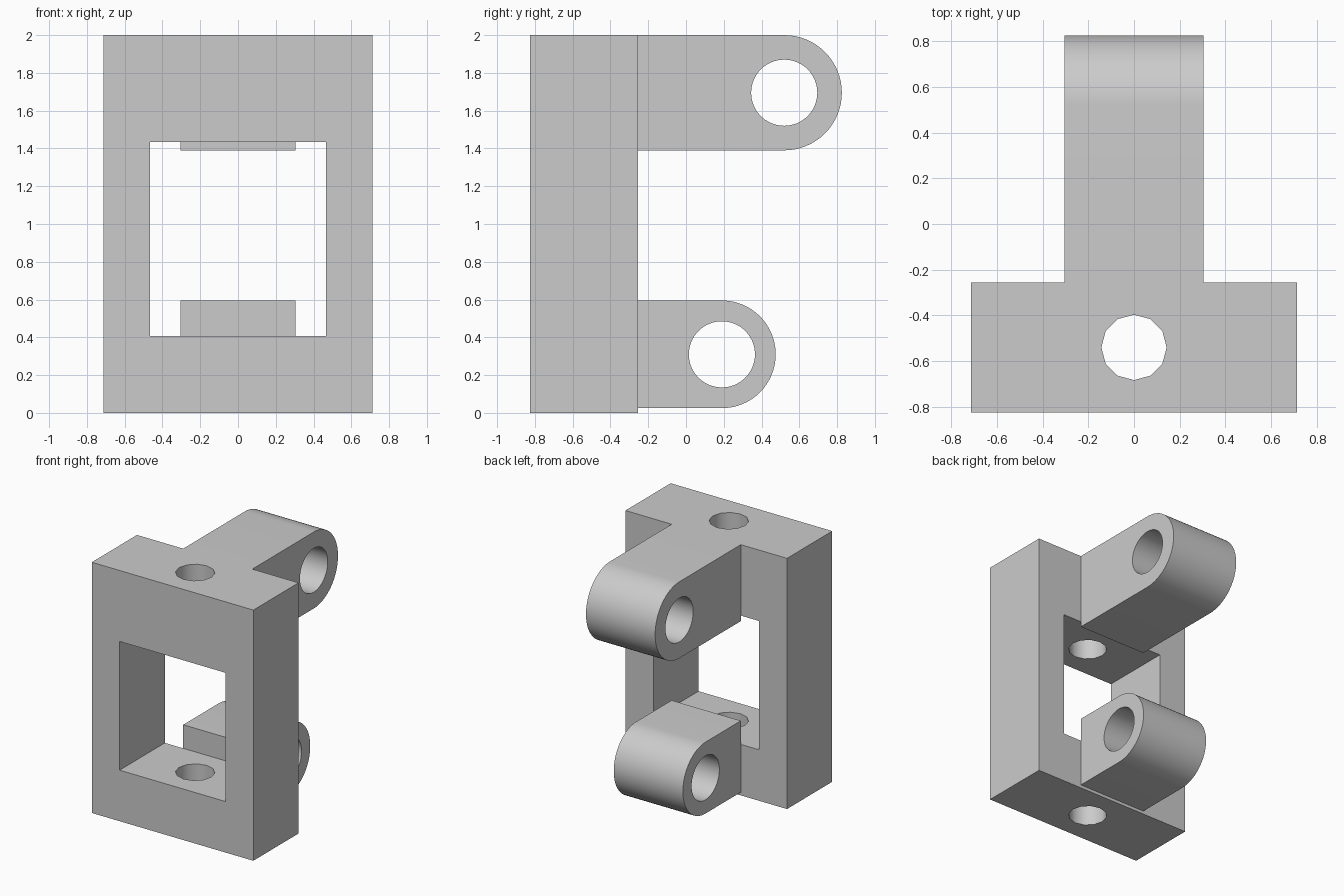
import bpy
import bmesh
import math
from mathutils import Matrix, Vector

if "Cube" in bpy.data.objects:
    bpy.data.objects.remove(bpy.data.objects["Cube"])

# Single grey material
grey = bpy.data.materials.new("plain grey")
grey.use_nodes = True
colour = (0.6, 0.6, 0.6, 1)
grey.diffuse_color = colour
grey.node_tree.nodes["Principled BSDF"].inputs["Base Color"].default_value = colour

FRAME_BACK = -0.255
FRAME_FRONT = -0.825
ARM_HALF_WIDTH = 0.305


def finish(bm, name):
    bmesh.ops.recalc_face_normals(bm, faces=bm.faces)
    mesh = bpy.data.meshes.new(name)
    bm.to_mesh(mesh)
    bm.free()
    mesh.materials.append(grey)
    obj = bpy.data.objects.new(name, mesh)
    bpy.context.collection.objects.link(obj)
    return obj


def block(name, low, high):
    low, high = Vector(low), Vector(high)
    bm = bmesh.new()
    bmesh.ops.create_cube(bm, size=1, matrix=Matrix.Translation((low + high) / 2)
                          @ Matrix.Diagonal((*(high - low), 1)))
    return finish(bm, name)


def cylinder(name, centre, radius, length, sides, axis):
    turn = Matrix.Rotation(math.pi / 2, 4, "Y") if axis == "X" else Matrix()
    bm = bmesh.new()
    bmesh.ops.create_cone(bm, cap_ends=True, segments=sides, radius1=radius,
                          radius2=radius, depth=length,
                          matrix=Matrix.Translation(centre) @ turn)
    return finish(bm, name)


def arm(name, y, z, radius):
    """Straight arm with a half-round end, extruded across its width."""
    steps = 32
    outline = [(FRAME_BACK, z - radius)]
    for i in range(steps + 1):
        a = math.pi * (i / steps - 0.5)
        outline.append((y + radius * math.cos(a), z + radius * math.sin(a)))
    outline.append((FRAME_BACK, z + radius))
    bm = bmesh.new()
    side = bm.faces.new([bm.verts.new((-ARM_HALF_WIDTH, *p)) for p in outline])
    new = bmesh.ops.extrude_face_region(bm, geom=[side])["geom"]
    bmesh.ops.translate(bm, vec=(2 * ARM_HALF_WIDTH, 0, 0),
                        verts=[v for v in new if isinstance(v, bmesh.types.BMVert)])
    return finish(bm, name)


def combine(target, other, operation):
    mod = target.modifiers.new(other.name, "BOOLEAN")
    mod.operation = operation
    mod.solver = "EXACT"
    mod.object = other


# Upright frame, with its window and vertical bolt hole
bracket = block("hinge_bracket", (-0.713, FRAME_FRONT, 0), (0.713, FRAME_BACK, 2))
window = block("window_cutter", (-0.467, -1, 0.407), (0.467, 0, 1.434))
bolt_hole = cylinder("bolt_hole_cutter", (0, -0.54, 1), 0.143, 3, 12, "Z")
helpers = [window, bolt_hole]
for cutter in helpers:
    combine(bracket, cutter, "DIFFERENCE")

# Two arms with pin holes
for name, y, z, radius in (("upper", 0.52, 1.695, 0.305), ("lower", 0.19, 0.31, 0.285)):
    lug = arm(name + "_arm", y, z, radius)
    pin_hole = cylinder(name + "_pin_hole_cutter", (0, y, z), 0.175, 2, 64, "X")
    combine(bracket, lug, "UNION")
    combine(bracket, pin_hole, "DIFFERENCE")
    helpers += [lug, pin_hole]

# Bake the cuts, remove the helpers and shade the round surfaces
evaluated = bracket.evaluated_get(bpy.context.evaluated_depsgraph_get())
solid = bpy.data.meshes.new_from_object(evaluated)
bracket.modifiers.clear()
bracket.data = solid
solid.materials.clear()
solid.materials.append(grey)
for helper in helpers:
    bpy.data.objects.remove(helper)

bpy.ops.object.select_all(action="DESELECT")
bracket.select_set(True)
bpy.context.view_layer.objects.active = bracket
bpy.ops.object.shade_smooth_by_angle(angle=math.radians(35))
